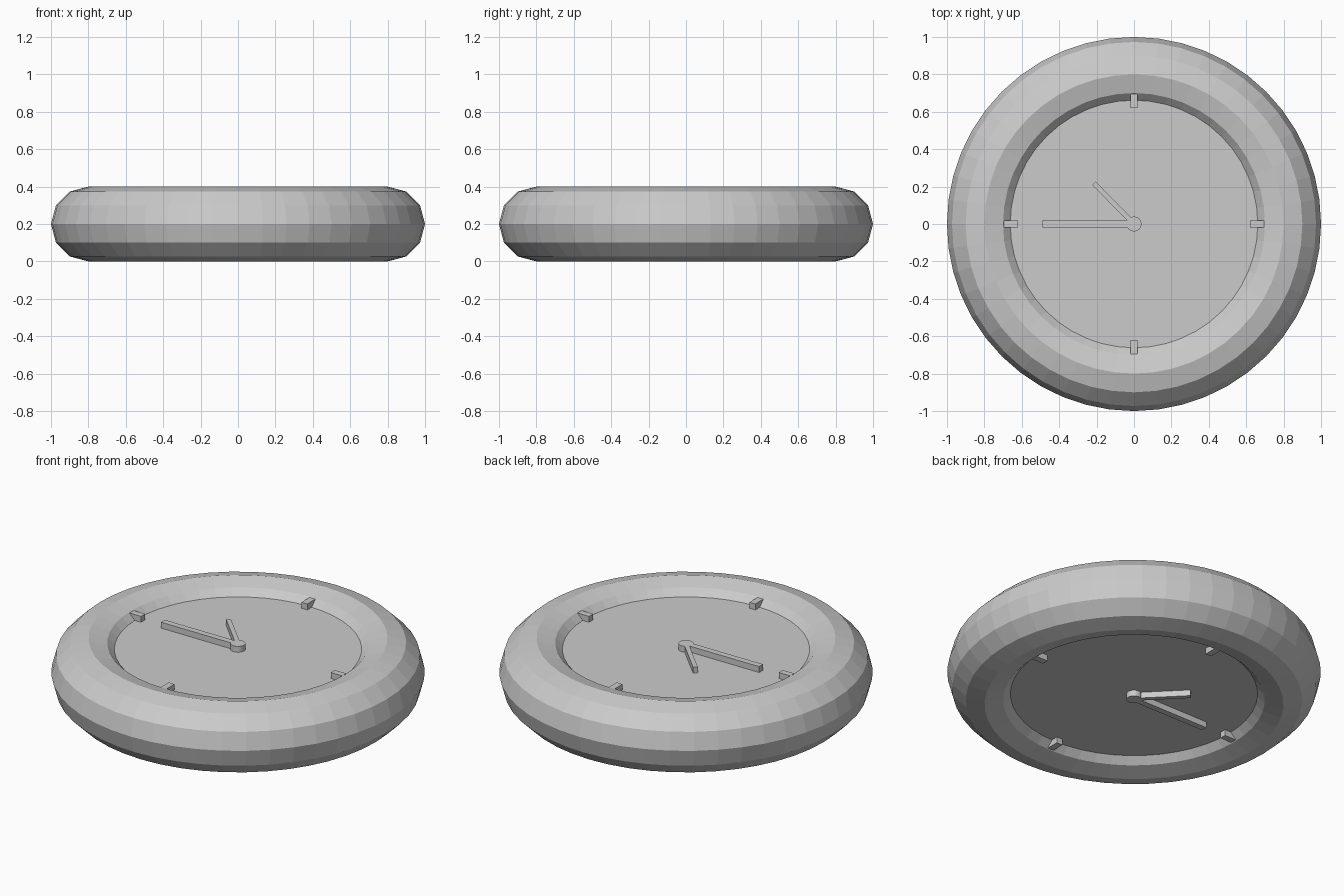
import bpy, math

if "Cube" in bpy.data.objects:
    bpy.data.objects.remove(bpy.data.objects["Cube"])

MID = 0.2      # every part is symmetric about this height
RELIEF = 0.34  # thickness of hands and markers, which show on both sides


def box(name, centre, length, width, height, angle=0.0):
    bpy.ops.mesh.primitive_cube_add(size=1, location=(*centre, MID), rotation=(0, 0, angle))
    ob = bpy.context.object
    ob.name = name
    ob.scale = (length, width, height)
    return ob


def disc(name, radius, height, sides):
    bpy.ops.mesh.primitive_cylinder_add(vertices=sides, radius=radius, depth=height,
                                        location=(0, 0, MID))
    bpy.context.object.name = name


def hand(name, length, width, angle, height):
    centre = (length / 2 * math.cos(angle), length / 2 * math.sin(angle))
    box(name, centre, length, width, height, angle)


# Rounded low-poly rim
bpy.ops.mesh.primitive_torus_add(major_segments=48, minor_segments=12,
                                 major_radius=0.8, minor_radius=0.2, location=(0, 0, MID))
bpy.context.object.name = "rim"

# Dial plate, pivot and hands
disc("dial", 0.665, 0.27, 64)
disc("pivot", 0.04, RELIEF, 32)
hand("minute_hand", 0.49, 0.036, math.pi, RELIEF)
hand("hour_hand", 0.305, 0.026, math.radians(134.5), RELIEF)

# Quarter-hour markers
for i in range(4):
    a = i * math.pi / 2
    box(f"hour_marker_{i + 1}", (0.657 * math.cos(a), 0.657 * math.sin(a)),
        0.075, 0.038, RELIEF, a)
